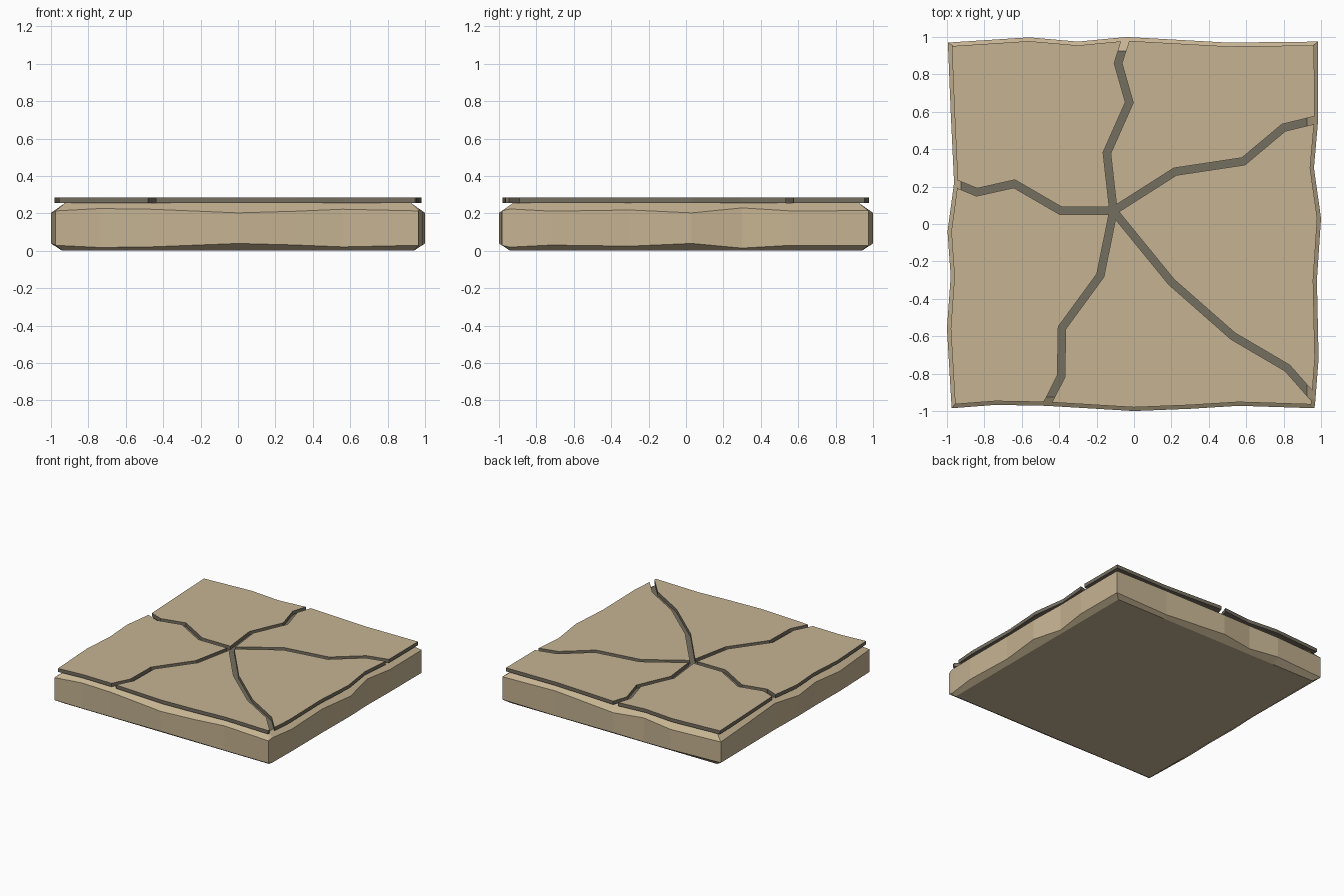
import bpy
import bmesh
from mathutils import Vector

if "Cube" in bpy.data.objects:
    bpy.data.objects.remove(bpy.data.objects["Cube"])


def material(name, rgb):
    m = bpy.data.materials.new(name)
    m.diffuse_color = (*rgb, 1)
    m.use_nodes = True
    m.node_tree.nodes["Principled BSDF"].inputs["Base Color"].default_value = m.diffuse_color
    return m


TAN = material("sandstone", (0.565, 0.455, 0.29))
DARK = material("dark crack stone", (0.178, 0.158, 0.117))

# Uneven outline of the tile, counter-clockwise from the right-hand crack
OUTLINE = [
    (0.985, 0.56), (0.983, 0.975),
    (0.5, 0.97), (-0.04, 1.0), (-0.3, 0.975), (-0.56, 0.998), (-0.995, 0.97),
    (-0.98, 0.6), (-0.962, 0.22), (-0.997, -0.04), (-0.98, -0.28), (-1.0, -0.56), (-0.975, -0.985),
    (-0.74, -0.967), (-0.47, -0.972), (-0.25, -0.985), (0.0, -1.0), (0.3, -0.988), (0.56, -0.972),
    (0.965, -0.985), (0.97, -0.94),
    (0.987, -0.72), (0.978, -0.3), (1.0, 0.03), (0.962, 0.3),
]
# Cracks run from the hub to a point of the outline (given by index)
HUB = (-0.11, 0.07)
CRACKS = [
    (0, [(0.22, 0.28), (0.585, 0.335), (0.80, 0.515)]),
    (3, [(-0.145, 0.38), (-0.025, 0.65), (-0.085, 0.86)]),
    (8, [(-0.39, 0.07), (-0.64, 0.215), (-0.84, 0.17)]),
    (14, [(-0.18, -0.275), (-0.385, -0.555), (-0.39, -0.815)]),
    (20, [(0.2, -0.31), (0.53, -0.60), (0.82, -0.77)]),
]
TOP_Z, PLATE_Z0, PLATE_Z1 = 0.255, 0.256, 0.285
TOP_HALF, BOTTOM_HALF = 0.925, 0.94


def inset(points, d):
    """Move every edge of a counter-clockwise polygon inwards by d."""
    pts = [Vector(p) for p in points]
    out = []
    for i, p in enumerate(pts):
        a = (p - pts[i - 1]).normalized()
        b = (pts[(i + 1) % len(pts)] - p).normalized()
        na, nb = Vector((-a.y, a.x)), Vector((-b.y, b.x))
        out.append(p + (na + nb) * (d / (1 + na.dot(nb))))
    return out


def loft(name, rings, dark_rule):
    """Skin closed rings from bottom to top, cap both ends."""
    bm = bmesh.new()
    loops = [[bm.verts.new(p) for p in ring] for ring in rings]
    n = len(loops[0])
    for lo, hi in zip(loops, loops[1:]):
        for i in range(n):
            j = (i + 1) % n
            bm.faces.new((lo[i], lo[j], hi[j], hi[i]))
    bm.faces.new(loops[0][::-1])
    bm.faces.new(loops[-1])
    bm.normal_update()
    for f in bm.faces:
        f.material_index = 1 if dark_rule(f) else 0
    me = bpy.data.meshes.new(name)
    bm.to_mesh(me)
    bm.free()
    me.materials.append(TAN)
    me.materials.append(DARK)
    ob = bpy.data.objects.new(name, me)
    bpy.context.collection.objects.link(ob)
    return ob


def clamp(p, h, z):
    return (max(-h, min(h, p[0])), max(-h, min(h, p[1])), z)


# Base slab: flat bevels cut into the uneven sides, dark top under the plates
reach = [max(abs(x), abs(y)) for x, y in OUTLINE]
loft("base_slab", [
    [clamp(p, BOTTOM_HALF, 0) for p in OUTLINE],
    [(*p, (r - BOTTOM_HALF) * 0.65) for p, r in zip(OUTLINE, reach)],
    [(*p, TOP_Z - (r - TOP_HALF) * 0.7) for p, r in zip(OUTLINE, reach)],
    [clamp(p, TOP_HALF, TOP_Z) for p in OUTLINE],
], lambda f: f.normal.z > 0.99)

# Five broken surface plates between neighbouring cracks
for k, (start, path) in enumerate(CRACKS):
    end, next_path = CRACKS[(k + 1) % len(CRACKS)]
    count = (end - start) % len(OUTLINE)
    edge = [OUTLINE[(start + i) % len(OUTLINE)] for i in range(count + 1)]
    shape = inset([HUB] + path + edge + next_path[::-1], 0.02)
    loft(f"surface_plate_{k + 1}",
         [[(p.x, p.y, z) for p in shape] for z in (PLATE_Z0, PLATE_Z1)],
         lambda f: f.normal.z < 0.9)
